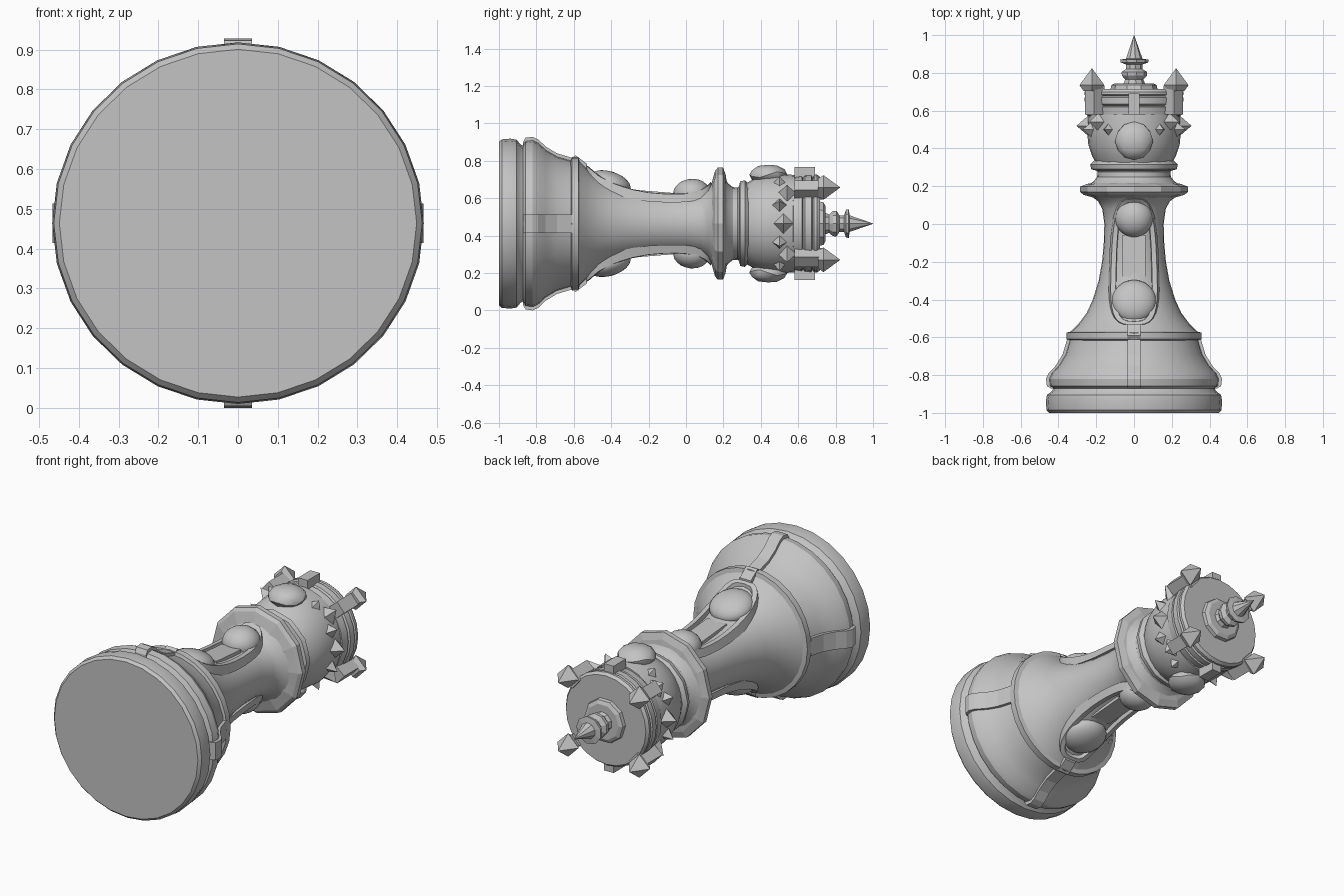
import bpy, bmesh, math
from mathutils import Matrix

cube = bpy.data.objects.get("Cube")
if cube:
    bpy.data.objects.remove(cube, do_unlink=True)

stone = bpy.data.materials.new("grey_stone")
stone.use_nodes = True
stone.diffuse_color = (0.55, 0.55, 0.55, 1)
stone.node_tree.nodes["Principled BSDF"].inputs["Base Color"].default_value = (0.55, 0.55, 0.55, 1)

# Parts are built upright along z, then laid down so the top points to +y
LAY = Matrix.Translation((0, 0, 0.464)) @ Matrix.Rotation(-math.pi / 2, 4, 'X')


def finish(bm, name, smooth=True):
    bmesh.ops.recalc_face_normals(bm, faces=bm.faces)
    bm.transform(LAY)
    mesh = bpy.data.meshes.new(name)
    bm.to_mesh(mesh)
    bm.free()
    mesh.materials.append(stone)
    obj = bpy.data.objects.new(name, mesh)
    bpy.context.collection.objects.link(obj)
    if smooth:
        bpy.ops.object.select_all(action='DESELECT')
        obj.select_set(True)
        bpy.context.view_layer.objects.active = obj
        bpy.ops.object.shade_smooth_by_angle(angle=math.radians(30))


def skin(bm, rings, closed=False):
    pairs = list(zip(rings, rings[1:]))
    if closed:
        pairs.append((rings[-1], rings[0]))
    for a, b in pairs:
        for i in range(len(a)):
            j = (i + 1) % len(a)
            bm.faces.new((a[i], a[j], b[j], b[i]))


def lathe(name, profile, sides=28, wave=0.0, smooth=True, oval=1.0):
    """Turn (height, radius) points; wave dents every other side, oval stretches local y."""
    bm = bmesh.new()
    rings = []
    for z, r in profile:
        ring = []
        for i in range(sides):
            a = math.tau * i / sides
            k = r - wave * (i % 2)
            ring.append(bm.verts.new((k * math.cos(a), k * oval * math.sin(a), z)))
        rings.append(ring)
    skin(bm, rings)
    bm.faces.new(rings[0])
    bm.faces.new(rings[-1])
    finish(bm, name, smooth)


def radius(profile, z):
    for (z0, r0), (z1, r1) in zip(profile, profile[1:]):
        if z0 <= z <= z1:
            return r0 + (r1 - r0) * (z - z0) / (z1 - z0)
    return profile[-1][1]


def around(angle, r, z, tilt=0.0):
    """Frame on the surface: local x is outward, tilted toward the top."""
    return (Matrix.Rotation(angle, 4, 'Z') @ Matrix.Translation((r, 0, z))
            @ Matrix.Rotation(-tilt, 4, 'Y'))


# Turned body
FOOT = [(-0.872, 0.425), (-0.858, 0.449), (-0.82, 0.454), (-0.79, 0.44), (-0.75, 0.402),
        (-0.69, 0.366), (-0.61, 0.342)]
STEM = [(-0.57, 0.335), (-0.53, 0.295), (-0.47, 0.25), (-0.4, 0.218), (-0.3, 0.187), (-0.2, 0.169),
        (-0.1, 0.16), (0, 0.157), (0.08, 0.168), (0.12, 0.19), (0.15, 0.23)]
lathe("base_disc", [(-1, 0.449), (-0.985, 0.463), (-0.94, 0.467), (-0.905, 0.461), (-0.885, 0.435), (-0.865, 0.425)],
      oval=0.973)
lathe("foot", FOOT, oval=0.988)
lathe("foot_ring", [(-0.62, 0.33), (-0.61, 0.357), (-0.575, 0.357), (-0.565, 0.32)])
lathe("stem", STEM)
lathe("collar", [(0.135, 0.2), (0.155, 0.268), (0.17, 0.285), (0.198, 0.285), (0.212, 0.25), (0.22, 0.2)],
      24, 0.01, False, 1.05)
lathe("neck", [(0.21, 0.24), (0.225, 0.215), (0.25, 0.195), (0.275, 0.193), (0.3, 0.21)])
lathe("neck_ring", [(0.28, 0.19), (0.29, 0.226), (0.315, 0.232), (0.335, 0.212)], 24, 0.006)
lathe("bowl", [(0.32, 0.2), (0.36, 0.222), (0.42, 0.242), (0.5, 0.249), (0.58, 0.243)], oval=1.07)
lathe("crown_band_low", [(0.565, 0.23), (0.575, 0.25), (0.62, 0.257), (0.628, 0.24)], 24)
lathe("crown_band_high", [(0.62, 0.24), (0.635, 0.26), (0.67, 0.262), (0.68, 0.245)], 24)
lathe("crown_top", [(0.675, 0.245), (0.685, 0.262), (0.7, 0.262), (0.716, 0.25)], 24)

# Finial
lathe("finial_plate", [(0.71, 0.125), (0.735, 0.12), (0.745, 0.1)], 10, 0, False)
lathe("finial", [(0.74, 0.06), (0.765, 0.05), (0.785, 0.068), (0.805, 0.07), (0.82, 0.045), (0.845, 0.045),
                 (0.855, 0.075), (0.87, 0.078), (0.875, 0.045), (1.0, 0.001)], 9, 0, False)


# Straps over the foot
def strap(angle, width, lift, path):
    bm = bmesh.new()
    rings = []
    for z, r in path:
        out = r + lift
        rings.append([bm.verts.new((x, y, z)) for x, y in
                      ((r - 0.05, -width), (out, -width), (out, width), (r - 0.05, width))])
    skin(bm, rings)
    bm.faces.new(rings[0])
    bm.faces.new(rings[-1])
    bm.transform(Matrix.Rotation(angle, 4, 'Z'))
    finish(bm, "foot_strap", False)


for side in (0, math.pi):
    strap(side, 0.05, 0.012, FOOT)
    strap(side + math.pi / 2, 0.035, 0.01, FOOT + [(-0.59, 0.355), (-0.53, 0.31)])


def dome(name, matrix, wide, high, level):
    bm = bmesh.new()
    bmesh.ops.create_icosphere(bm, subdivisions=level, radius=1)
    bm.transform(matrix @ Matrix.Diagonal((high, wide, wide, 1)))
    finish(bm, name)


# Framed panels on two opposite sides of the stem
def panel_frame(angle):
    bm = bmesh.new()
    rings = []
    steps = 36
    for i in range(steps):
        t = math.tau * i / steps
        c, s = math.cos(t), math.sin(t)
        ring = []
        for scale, rise in ((0.9, 0.75), (0.94, 0.99), (1.2, 0.98), (1.32, 0.7)):
            z = -0.2 + (0.25 + 0.07 * scale) * math.copysign(abs(c) ** 0.8, c)
            waist = 0.1 - 0.015 * c + 0.015 * c * c
            u = scale * waist * math.copysign(abs(s) ** 0.6, s)
            ring.append(bm.verts.new((radius(STEM, z) * rise + 0.02 * c * c, u, z)))
        rings.append(ring)
    skin(bm, rings, True)
    bm.transform(Matrix.Rotation(angle, 4, 'Z'))
    finish(bm, "panel_frame")


def box(name, matrix, size):
    bm = bmesh.new()
    bmesh.ops.create_cube(bm, size=1)
    bm.transform(matrix @ Matrix.Diagonal((*size, 1)))
    finish(bm, name, False)


def spike(name, matrix, wide, high):
    """Four-sided pyramid pointing outward."""
    bm = bmesh.new()
    bmesh.ops.create_cone(bm, segments=4, radius1=wide, radius2=0, depth=high, cap_ends=True)
    bm.transform(matrix @ Matrix.Rotation(math.pi / 2, 4, 'Y'))
    finish(bm, name, False)


for side in (math.pi / 2, -math.pi / 2):
    panel_frame(side)
    dome("upper_panel_boss", around(side, 0.16, 0.03, -0.08), 0.1, 0.08, 3)
    dome("lower_panel_boss", around(side, 0.215, -0.41, 0.3), 0.118, 0.065, 3)
    box("panel_bar", around(side, 0.152, -0.17, 0.08), (0.04, 0.12, 0.22))
    dome("head_medallion", around(side, 0.262, 0.44), 0.102, 0.055, 2)
    box("crown_block", around(side, 0.262, 0.635), (0.08, 0.06, 0.11))

# Studs around the head
for facing in (0, math.pi):
    spike("side_stud", around(facing, 0.27, 0.52), 0.06, 0.07)
    for lean in (-0.715, 0.715):
        corner = facing + lean
        for turn in (-0.3, 0.3):
            spike("head_stud", around(corner + turn, 0.268, 0.5), 0.045, 0.06)
        spike("crown_stud", around(corner, 0.275, 0.54), 0.06, 0.08)

        # Corner post with a diamond tip
        box("crown_post", around(corner, 0.275, 0.655), (0.075, 0.07, 0.15))
        square = around(corner, 0.295, 0) @ Matrix.Rotation(-corner, 4, 'Z')
        for depth, z, low, high in ((0.03, 0.72, 0.045, 0.066), (0.09, 0.78, 0.066, 0)):
            bm = bmesh.new()
            bmesh.ops.create_cone(bm, segments=4, radius1=low, radius2=high, depth=depth, cap_ends=True)
            bm.transform(square @ Matrix.Translation((0, 0, z)))
            finish(bm, "crown_post_tip", False)
